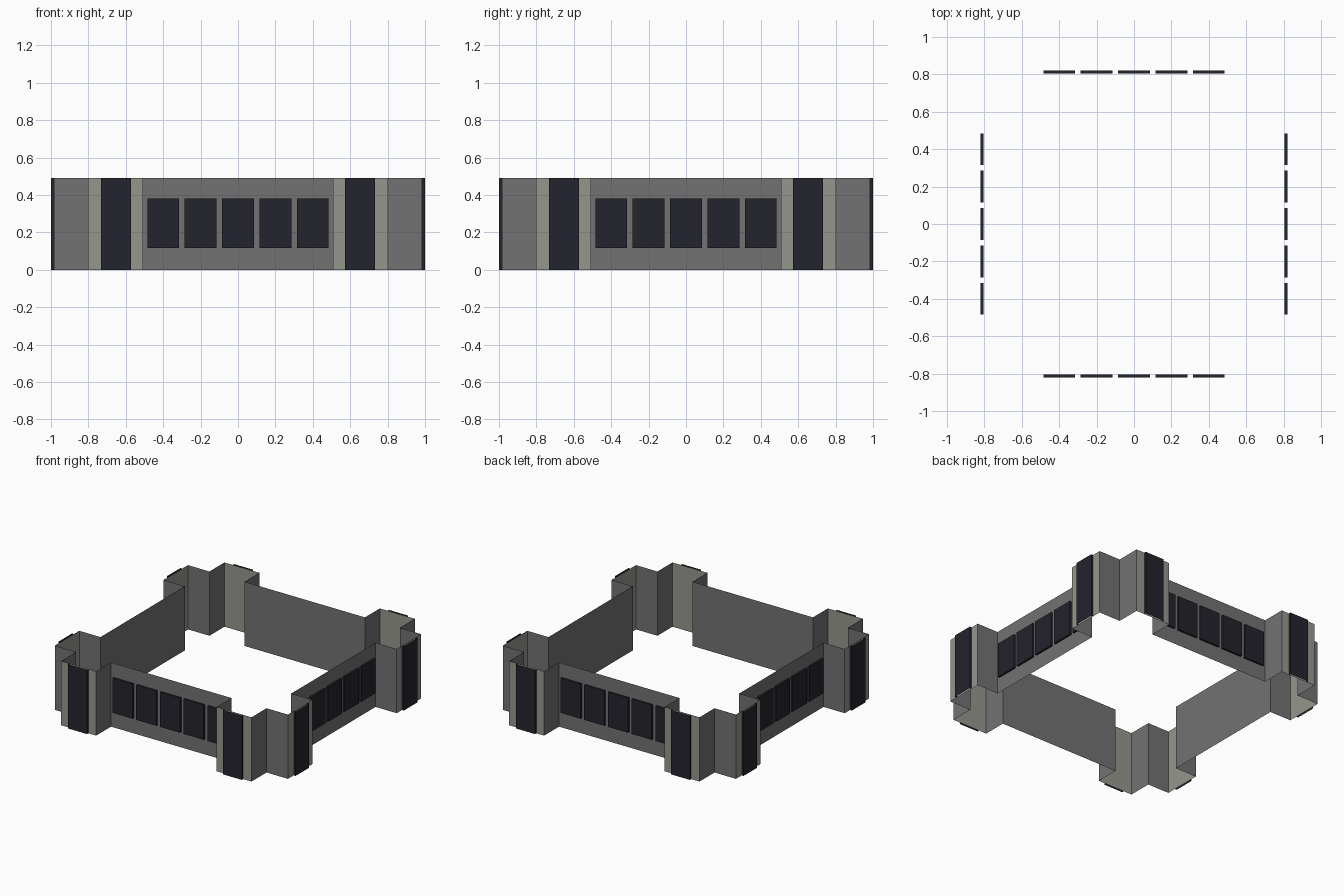
import bpy, bmesh
from mathutils import Matrix
from math import pi

if "Cube" in bpy.data.objects:
    bpy.data.objects.remove(bpy.data.objects["Cube"])

H = 0.49                 # wall height
IN, OUT = 0.805, 0.984   # recessed wall plane, bay front plane
B0, B1 = 0.508, 0.803    # bay span along a side


def material(name, rgb):
    m = bpy.data.materials.new(name)
    m.diffuse_color = (*rgb, 1)
    m.use_nodes = True
    m.node_tree.nodes["Principled BSDF"].inputs["Base Color"].default_value = m.diffuse_color
    return m


wall_mat = material("wall grey", (0.165, 0.17, 0.165))
bay_mat = material("light warm grey", (0.30, 0.31, 0.265))
dark_mat = material("dark blue black", (0.017, 0.017, 0.026))


def make(name, bm, mats):
    me = bpy.data.meshes.new(name)
    bm.to_mesh(me)
    bm.free()
    for m in mats:
        me.materials.append(m)
    ob = bpy.data.objects.new(name, me)
    bpy.context.collection.objects.link(ob)


def strip(bm, pts, z0, z1, closed=False):
    """Vertical sheet along a plan outline (counter-clockwise = facing out)."""
    lo = [bm.verts.new((x, y, z0)) for x, y in pts]
    hi = [bm.verts.new((x, y, z1)) for x, y in pts]
    n = len(pts)
    faces = []
    for i in range(n if closed else n - 1):
        j = (i + 1) % n
        faces.append(bm.faces.new((lo[i], lo[j], hi[j], hi[i])))
    return faces, lo, hi


def rot(p, k):
    for _ in range(k):
        p = (-p[1], p[0])
    return p


# perimeter wall: one side's outline repeated four times, bay fronts lighter
side = [(-B1, -B1), (-B1, -OUT), (-B0, -OUT), (-B0, -IN),
        (B0, -IN), (B0, -OUT), (B1, -OUT)]
bm = bmesh.new()
faces, _, _ = strip(bm, [rot(p, k) for k in range(4) for p in side], 0, H, True)
for i, f in enumerate(faces):
    f.material_index = 1 if i % 7 in (1, 5) else 0
bm.normal_update()
make("perimeter_wall", bm, [wall_mat, bay_mat])

# dark details on each side
for k, label in enumerate(("front", "right", "back", "left")):
    turn = Matrix.Rotation(k * pi / 2, 4, 'Z')

    # full-height bay panels, open at top and bottom
    bm = bmesh.new()
    for cx in (-0.653, 0.653):
        a, b = cx - 0.08, cx + 0.08
        strip(bm, [(a, -OUT), (a, -1), (b, -1), (b, -OUT)], 0, H)
    bm.transform(turn)
    make(label + "_bay_panels", bm, [dark_mat])

    # row of five window plates
    bm = bmesh.new()
    for i in range(-2, 3):
        a, b = i * 0.2 - 0.085, i * 0.2 + 0.085
        y = -IN - 0.015
        _, lo, hi = strip(bm, [(a, -IN), (a, y), (b, y), (b, -IN)], 0.117, 0.382)
        bm.faces.new(hi)
        bm.faces.new(lo[::-1])
    bm.transform(turn)
    make(label + "_windows", bm, [dark_mat])
